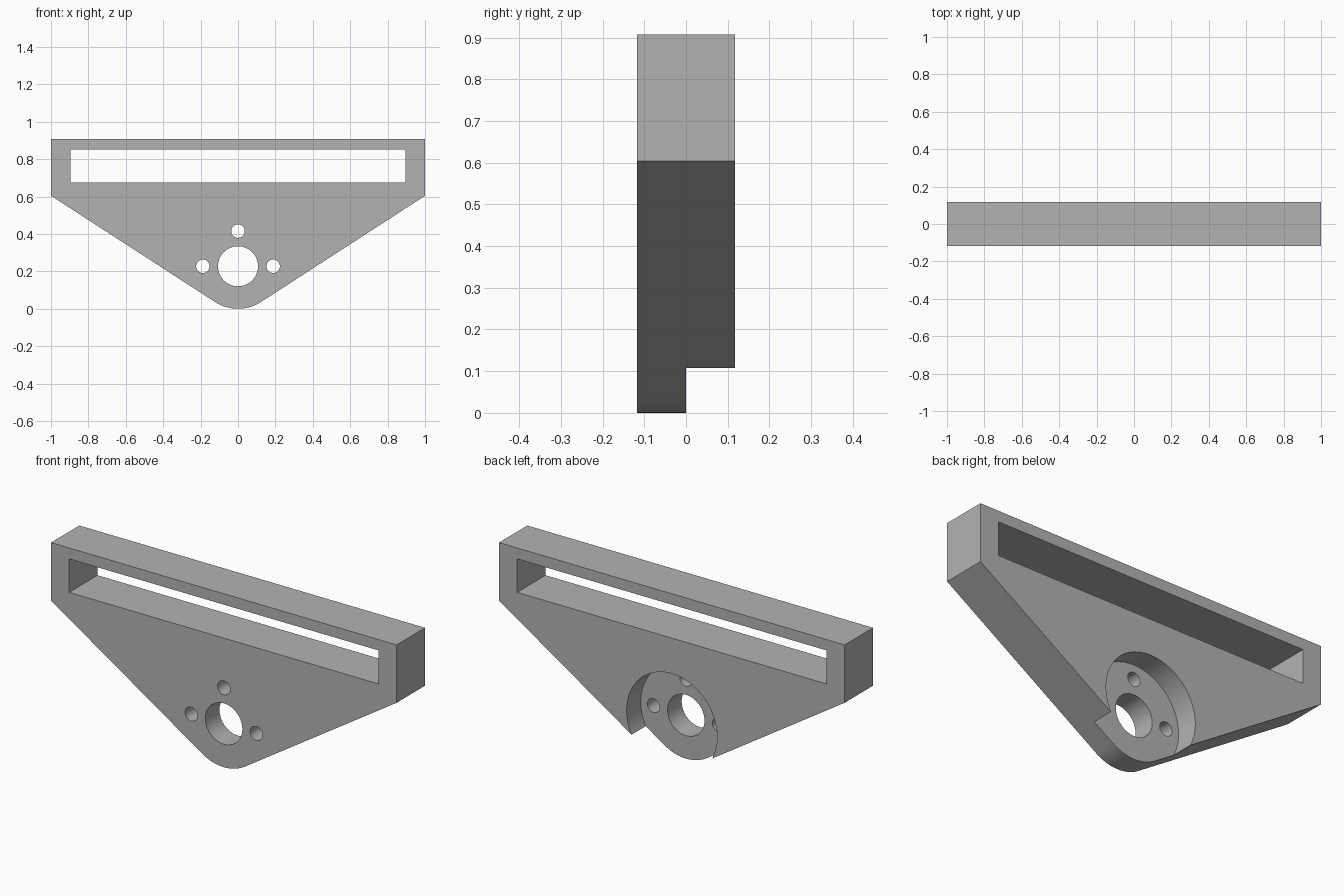
import bpy, bmesh
from math import sin, cos, atan2, asin, hypot, pi, radians
from mathutils import Matrix

if "Cube" in bpy.data.objects:
    bpy.data.objects.remove(bpy.data.objects["Cube"], do_unlink=True)

HALF_W, HALF_D, TOP, SHOULDER = 1.0, 0.117, 0.907, 0.604
HUB_Z, HUB_R = 0.227, 0.227

grey = bpy.data.materials.new("plain grey")
grey.use_nodes = True
colour = (0.45, 0.45, 0.45, 1)
grey.diffuse_color = colour
grey.node_tree.nodes["Principled BSDF"].inputs["Base Color"].default_value = colour


def prism(name, outline, y0, y1):
    """Extrude an (x, z) outline from y0 to y1."""
    bm = bmesh.new()
    face = bm.faces.new([bm.verts.new((x, y0, z)) for x, z in outline])
    grown = bmesh.ops.extrude_face_region(bm, geom=[face])
    verts = [v for v in grown["geom"] if isinstance(v, bmesh.types.BMVert)]
    bmesh.ops.translate(bm, vec=(0, y1 - y0, 0), verts=verts)
    bmesh.ops.recalc_face_normals(bm, faces=bm.faces)
    mesh = bpy.data.meshes.new(name)
    bm.to_mesh(mesh)
    bm.free()
    mesh.materials.append(grey)
    obj = bpy.data.objects.new(name, mesh)
    bpy.context.collection.objects.link(obj)
    return obj


def arc(x, z, r, start, end, steps):
    return [(x + r * cos(start + (end - start) * i / steps),
             z + r * sin(start + (end - start) * i / steps)) for i in range(steps + 1)]


def circle(x, z, r, steps=64):
    return arc(x, z, r, 0, 2 * pi, steps)[:-1]


def cut(body, name, outline, y0=-0.3, y1=0.3):
    """Subtract a prism from the body, then discard the cutter."""
    cutter = prism(name, outline, y0, y1)
    cutter.hide_render = True
    mod = body.modifiers.new(name, "BOOLEAN")
    mod.operation, mod.solver, mod.object = "DIFFERENCE", "EXACT", cutter
    bpy.context.view_layer.objects.active = body
    bpy.ops.object.modifier_apply(modifier=name)
    bpy.data.objects.remove(cutter, do_unlink=True)


# Tapered plate: flat top bar, sloping sides tangent to the rounded hub end
drop = SHOULDER - HUB_Z
tangent = atan2(drop, HALF_W) - pi / 2 + asin(HUB_R / hypot(HALF_W, drop)) - 0.0
tangent = atan2(drop, HALF_W) - (pi / 2 - asin(HUB_R / hypot(HALF_W, drop)))
outline = arc(0, HUB_Z, HUB_R, -pi - tangent, tangent, 32)
outline += [(HALF_W, SHOULDER), (HALF_W, TOP), (-HALF_W, TOP), (-HALF_W, SHOULDER)]
plate = prism("mounting_plate", outline, -HALF_D, HALF_D)

# Long slot under the top edge
cut(plate, "slot", [(-0.895, 0.675), (0.895, 0.675), (0.895, 0.85), (-0.895, 0.85)])

# Round recess in the rear half, open at the bottom
cut(plate, "rear_recess", circle(0, HUB_Z, 0.262, 96), 0, 0.3)

# Shaft hole with three bolt holes around it
cut(plate, "shaft_hole", circle(0, HUB_Z, 0.107))
for x, z in ((-0.188, HUB_Z), (0.188, HUB_Z), (0, HUB_Z + 0.188)):
    cut(plate, "bolt_hole", circle(x, z, 0.036, 32))

# Smooth the curved walls, keep the edges crisp
bpy.ops.object.select_all(action="DESELECT")
plate.select_set(True)
bpy.context.view_layer.objects.active = plate
bpy.ops.object.shade_smooth_by_angle(angle=radians(30))
